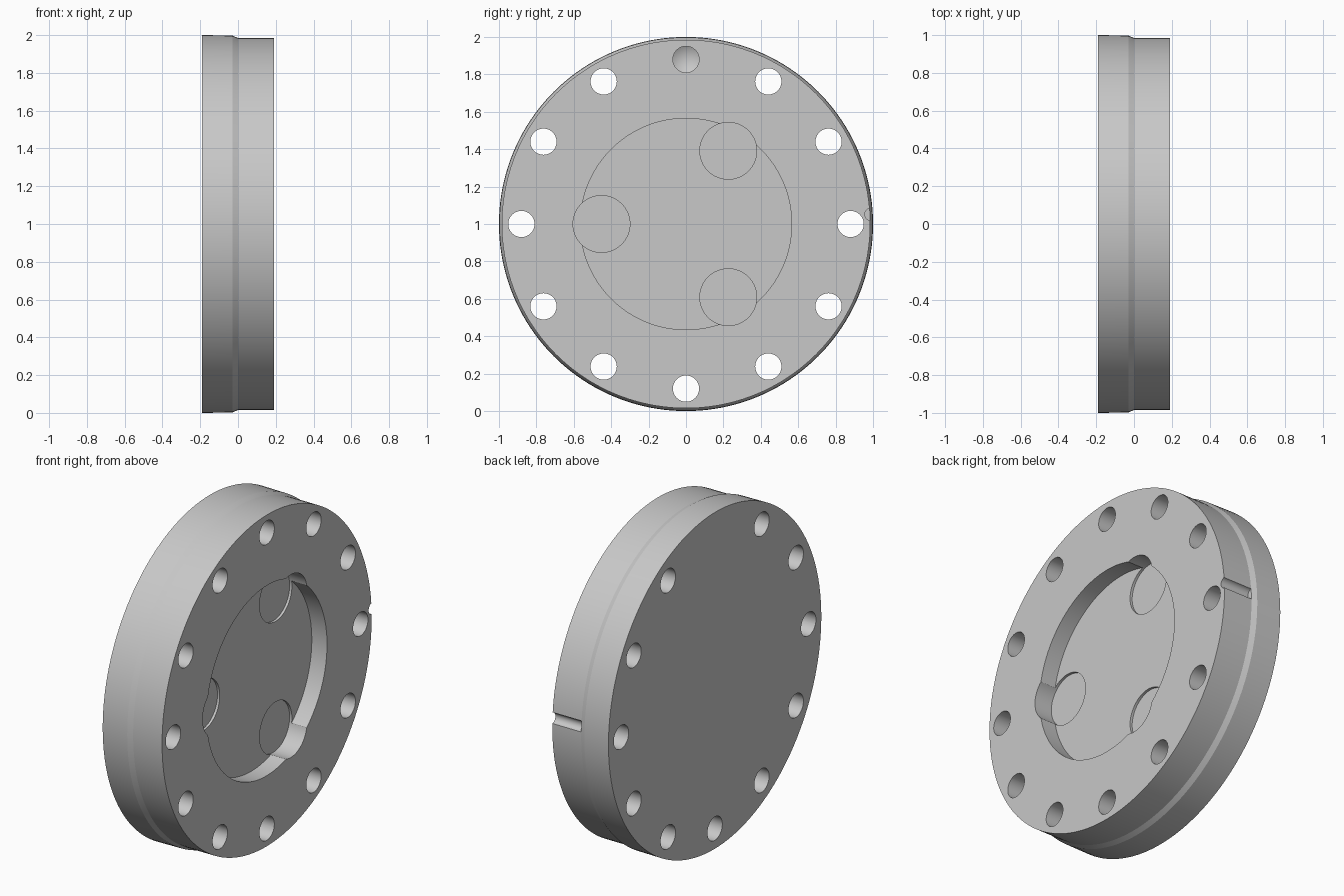
import bpy, bmesh
from math import sin, cos, radians, tau

old = bpy.data.objects.get("Cube")
if old:
    bpy.data.objects.remove(old, do_unlink=True)

HALF = 0.19       # half thickness of the flange
OUT = 0.3         # cutters reach past the faces to here


def turned(name, profile, y=0.0, z=1.0, sides=48):
    """Solid of revolution about an x-parallel axis; profile is (x, radius)."""
    bm = bmesh.new()
    rings = []
    for x, r in profile:
        if r == 0:
            rings.append([bm.verts.new((x, y, z))])
        else:
            rings.append([bm.verts.new((x, y + r * cos(tau * i / sides),
                                        z + r * sin(tau * i / sides)))
                          for i in range(sides)])
    for a, b in zip(rings, rings[1:]):
        for i in range(sides):
            j = (i + 1) % sides
            if len(a) == 1:
                bm.faces.new((a[0], b[i], b[j]))
            else:
                bm.faces.new((a[i], b[i], b[j], a[j]))
    for ring in (rings[0], rings[-1]):
        if len(ring) > 1:
            bm.faces.new(ring)
    bmesh.ops.recalc_face_normals(bm, faces=bm.faces)
    mesh = bpy.data.meshes.new(name)
    bm.to_mesh(mesh)
    bm.free()
    obj = bpy.data.objects.new(name, mesh)
    bpy.context.collection.objects.link(obj)
    return obj


def around(radius, degrees):
    a = radians(degrees)
    return radius * cos(a), 1 + radius * sin(a)


# Stepped flange body
flange = turned("flange_body", [(-HALF, 1.0), (-0.03, 0.998), (0.0, 0.985),
                                (HALF, 0.985)], sides=160)
cutters = []

# Bolt holes; the top one is a blind drilled hole with a conical end
for k in range(12):
    y, z = around(0.88, 30 * k)
    if k == 3:
        profile = [(-0.10, 0), (-0.06, 0.07), (OUT, 0.07)]
    else:
        profile = [(-OUT, 0.07), (OUT, 0.07)]
    cutters.append(turned("bolt_hole_cutter", profile, y, z))

# Round pocket with three slightly deeper lobes
cutters.append(turned("pocket_cutter", [(HALF - 0.10, 0.565), (OUT, 0.565)], sides=128))
for angle in (60, 180, 300):
    y, z = around(0.452, angle)
    cutters.append(turned("lobe_cutter", [(HALF - 0.115, 0.152), (OUT, 0.152)], y, z, 64))

# Locating groove in the rim
y, z = around(0.99, 3)
cutters.append(turned("rim_groove_cutter", [(0.0, 0.033), (OUT, 0.033)], y, z, 32))

for cutter in cutters:
    cutter.hide_render = True
    mod = flange.modifiers.new("cut", "BOOLEAN")
    mod.operation = "DIFFERENCE"
    mod.solver = "EXACT"
    mod.object = cutter

# Bake the cuts and drop the cutters
graph = bpy.context.evaluated_depsgraph_get()
graph.update()
baked = bpy.data.meshes.new_from_object(flange.evaluated_get(graph))
flange.modifiers.clear()
flange.data = baked
for cutter in cutters:
    bpy.data.objects.remove(cutter, do_unlink=True)

# Plain grey metal
grey = bpy.data.materials.new("light_grey_metal")
grey.use_nodes = True
colour = (0.58, 0.58, 0.58, 1)
grey.diffuse_color = colour
grey.node_tree.nodes["Principled BSDF"].inputs["Base Color"].default_value = colour
flange.data.materials.clear()
flange.data.materials.append(grey)
for face in flange.data.polygons:
    face.material_index = 0

bpy.ops.object.select_all(action="DESELECT")
flange.select_set(True)
bpy.context.view_layer.objects.active = flange
bpy.ops.object.shade_smooth_by_angle(angle=radians(20))
